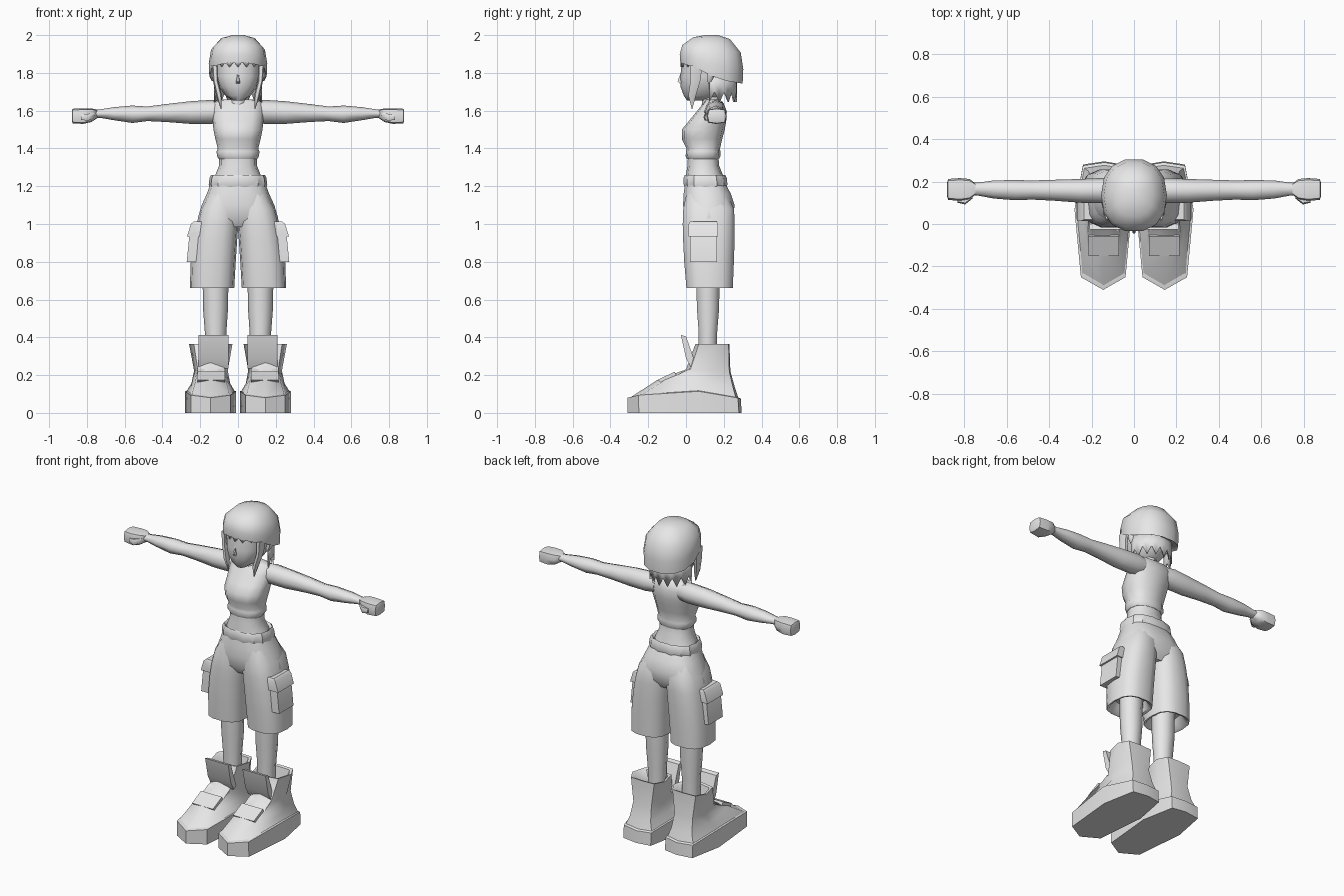
import bpy, bmesh, math
from math import sin, cos, pi, radians

grey = bpy.data.materials.new("plain_grey")
grey.diffuse_color = (0.8, 0.8, 0.8, 1)


def finish(bm, name, angle=55, solid=0):
    bmesh.ops.recalc_face_normals(bm, faces=bm.faces)
    me = bpy.data.meshes.new(name)
    bm.to_mesh(me)
    bm.free()
    me.materials.append(grey)
    ob = bpy.data.objects.new(name, me)
    bpy.context.collection.objects.link(ob)
    if solid:
        mod = ob.modifiers.new("thickness", 'SOLIDIFY')
        mod.thickness = solid
    bpy.ops.object.select_all(action='DESELECT')
    ob.select_set(True)
    bpy.context.view_layer.objects.active = ob
    bpy.ops.object.shade_smooth_by_angle(angle=radians(angle))
    return ob


def loft(name, rings, side=1, angle=55):
    """Skin a stack of equal rings, cap both ends; side=-1 mirrors in x."""
    bm = bmesh.new()
    vs = [[bm.verts.new((side * x, y, z)) for x, y, z in r] for r in rings]
    n = len(vs[0])
    for a, b in zip(vs, vs[1:]):
        for i in range(n):
            j = (i + 1) % n
            bm.faces.new((a[i], a[j], b[j], b[i]))
    bm.faces.new(vs[0])
    bm.faces.new(vs[-1])
    return finish(bm, name, angle)


def oval(a0, a1, b0, b1, n=12, p=2.4, scallop=0):
    """Superellipse between two extents in each direction."""
    out = []
    for i in range(n):
        t = 2 * pi * (i + (0.5 if n == 4 else 0)) / n
        k = 1 - scallop * (i % 2)
        c, s = cos(t), sin(t)
        u = math.copysign(abs(c) ** (2 / p), c) * k
        v = math.copysign(abs(s) ** (2 / p), s) * k
        out.append(((a0 + a1) / 2 + u * (a1 - a0) / 2, (b0 + b1) / 2 + v * (b1 - b0) / 2))
    return out


def stack(rows, **kw):
    """Rows of (z, x0, x1, y0, y1) to horizontal rings."""
    return [[(x, y, r[0]) for x, y in oval(*r[1:], **kw)] for r in rows]


def body(rows, **kw):
    """Rows of (z, half width, front y, back y), centred in x."""
    return stack([(z, -h, h, f, b) for z, h, f, b in rows], **kw)


def along_x(rows, **kw):
    """Rows of (x, y0, y1, z0, z1) to upright rings."""
    return [[(r[0], y, z) for y, z in oval(*r[1:], **kw)] for r in rows]


def curtain(name, a0, a1, rx, ry, top, low, high, n):
    """Zigzag strip of hair strands around the head."""
    bm = bmesh.new()
    up, dn = [], []
    for i in range(n + 1):
        t = radians(a0 + (a1 - a0) * i / n)
        x, y = rx * cos(t), 0.135 + ry * sin(t)
        up.append(bm.verts.new((x, y, top)))
        dn.append(bm.verts.new((x, y, high if i % 2 else low)))
    for i in range(n):
        bm.faces.new((up[i], up[i + 1], dn[i + 1], dn[i]))
    finish(bm, name, 40, 0.01)


# hair cap, its edge sloping down to the back
def edge_z(y):
    pts = [(-0.05, 1.86), (0.07, 1.82), (0.17, 1.765), (0.32, 1.74)]
    for (a, za), (b, zb) in zip(pts, pts[1:]):
        if y <= b:
            return za + (zb - za) * (y - a) / (b - a)
    return 1.74


cap = []
for s, h in [(0.9, 0.06), (0.98, 0), (1, 0.3), (0.92, 0.64), (0.58, 0.92), (0.2, 1)]:
    ring = []
    for x, y in oval(-1, 1, -1, 1, n=14, p=2.3):
        e = edge_z(0.135 + 0.17 * y)
        ring.append((0.155 * s * x, 0.135 + 0.172 * s * y, e + (2.0 - e) * h))
    cap.append(ring)
loft("hair_cap", cap)
curtain("hair_back", -5, 185, 0.128, 0.135, 1.80, 1.645, 1.70, 16)
curtain("hair_fringe", 220, 320, 0.135, 0.165, 1.88, 1.86, 1.83, 10)

# head, nose and neck
loft("head", body([(1.655, 0.03, 0.005, 0.10), (1.68, 0.068, -0.012, 0.19),
                   (1.73, 0.103, -0.03, 0.235), (1.78, 0.12, -0.03, 0.255),
                   (1.88, 0.125, -0.02, 0.27)]))
loft("nose", body([(1.745, 0.012, -0.035, -0.01), (1.755, 0.01, -0.046, -0.01),
                   (1.80, 0.004, -0.03, -0.01)], n=6))
loft("neck", body([(1.60, 0.055, 0.08, 0.19), (1.65, 0.042, 0.085, 0.175),
                   (1.72, 0.04, 0.08, 0.17)], n=8))

# cropped shirt and bare midriff
loft("shirt", body([(1.345, 0.102, 0.005, 0.175), (1.36, 0.112, -0.002, 0.182),
                    (1.385, 0.113, 0.0, 0.182), (1.40, 0.107, 0.003, 0.18),
                    (1.45, 0.12, -0.022, 0.192), (1.50, 0.13, -0.022, 0.205),
                    (1.545, 0.134, 0.015, 0.213), (1.60, 0.14, 0.06, 0.215),
                    (1.645, 0.135, 0.095, 0.195), (1.66, 0.07, 0.105, 0.175)]))
loft("midriff", body([(1.22, 0.135, 0.0, 0.20), (1.26, 0.12, 0.0, 0.195),
                      (1.31, 0.10, 0.008, 0.175), (1.36, 0.10, 0.01, 0.172)]))

# shorts: seat and gathered waistband
loft("shorts_seat", body([(0.985, 0.205, 0.02, 0.22), (1.03, 0.213, -0.01, 0.25),
                          (1.10, 0.192, -0.018, 0.26), (1.16, 0.165, -0.015, 0.24),
                          (1.205, 0.148, -0.008, 0.215)], n=14, p=2.7))
loft("waistband", body([(1.19, 0.15, -0.008, 0.215), (1.21, 0.155, -0.015, 0.222),
                        (1.245, 0.15, -0.015, 0.218), (1.26, 0.142, -0.008, 0.21),
                        (1.245, 0.125, 0.005, 0.195)], n=28, p=2.5, scallop=0.05), angle=40)

# shoe outline, seen from above
outline = [(0.145, -0.31), (0.25, -0.25), (0.28, 0.07), (0.24, 0.28),
           (0.14, 0.295), (0.05, 0.28), (0.01, 0.07), (0.04, -0.25)]


def shoe_ring(sx, y0, y1, z0, z1, bump=0):
    ring = []
    for x, y in outline:
        t = (y + 0.31) / 0.605
        ring.append((0.14 + (x - 0.14) * sx, y0 + (y1 - y0) * t,
                     z0 + (z1 - z0) * t + bump * 4 * t * (1 - t)))
    return ring


def prism(name, x0, x1, profile, side):
    loft(name, [[(x, y, z) for y, z in profile] for x in (x0, x1)], side, 35)


for side, tag in ((-1, "left"), (1, "right")):
    # front hair lock and ear
    loft("hair_lock_" + tag, stack([(1.61, 0.088, 0.092, 0.03, 0.034),
                                    (1.68, 0.085, 0.115, 0.01, 0.055),
                                    (1.76, 0.105, 0.133, 0.02, 0.08),
                                    (1.84, 0.105, 0.14, 0.02, 0.09)], n=6), side)
    loft("ear_" + tag, stack([(1.745, 0.11, 0.125, 0.115, 0.13),
                              (1.78, 0.11, 0.148, 0.11, 0.15),
                              (1.82, 0.11, 0.148, 0.11, 0.155)], n=6), side)
    # arm, fist and thumb
    loft("arm_" + tag, along_x([(0.08, 0.09, 0.21, 1.54, 1.65), (0.14, 0.098, 0.217, 1.53, 1.657),
                                (0.25, 0.10, 0.212, 1.53, 1.65), (0.38, 0.11, 0.208, 1.54, 1.635),
                                (0.48, 0.115, 0.205, 1.545, 1.622), (0.56, 0.112, 0.207, 1.535, 1.627),
                                (0.66, 0.12, 0.205, 1.55, 1.618), (0.73, 0.133, 0.195, 1.562, 1.607),
                                (0.78, 0.135, 0.195, 1.56, 1.605)], n=8, p=2), side, 70)
    loft("fist_" + tag, along_x([(0.745, 0.14, 0.19, 1.56, 1.605), (0.775, 0.115, 0.212, 1.54, 1.612),
                                 (0.82, 0.108, 0.216, 1.53, 1.612), (0.875, 0.114, 0.212, 1.533, 1.61),
                                 (0.88, 0.13, 0.195, 1.545, 1.60)], n=8, p=4), side)
    loft("thumb_" + tag, along_x([(0.76, 0.12, 0.15, 1.56, 1.59), (0.795, 0.092, 0.13, 1.545, 1.585),
                                  (0.83, 0.10, 0.13, 1.55, 1.58)], n=6, p=3), side)
    # shorts leg with a recessed opening
    loft("shorts_leg_" + tag, stack([(0.72, 0.05, 0.21, 0.04, 0.20), (0.665, 0.035, 0.24, 0.015, 0.235),
                                     (0.66, 0.02, 0.255, 0.0, 0.25), (0.80, 0.012, 0.25, -0.012, 0.256),
                                     (0.92, 0.004, 0.235, -0.018, 0.26), (1.0, -0.002, 0.22, -0.02, 0.26),
                                     (1.08, -0.003, 0.198, -0.017, 0.257),
                                     (1.16, -0.003, 0.155, 0.0, 0.22)], n=14, p=2.7), side)
    # cargo pocket and flap
    loft("pocket_" + tag, stack([(0.80, 0.2, 0.272, 0.02, 0.165), (0.94, 0.2, 0.258, 0.02, 0.165),
                                 (0.99, 0.19, 0.235, 0.025, 0.16)], n=4, p=40), side, 35)
    loft("pocket_flap_" + tag, stack([(0.935, 0.2, 0.27, 0.013, 0.172), (1.0, 0.19, 0.25, 0.013, 0.172),
                                      (1.012, 0.19, 0.235, 0.02, 0.165)], n=4, p=40), side, 35)
    # shin
    loft("shin_" + tag, stack([(0.28, 0.065, 0.17, 0.065, 0.165), (0.42, 0.062, 0.175, 0.065, 0.167),
                               (0.55, 0.053, 0.185, 0.055, 0.178), (0.74, 0.05, 0.188, 0.05, 0.182)],
                              n=10, p=2), side, 70)
    # shoe: sole, upper with open collar, tongue and strap
    loft("sole_" + tag, [shoe_ring(1, -0.31, 0.295, 0, 0), shoe_ring(1, -0.31, 0.29, 0.08, 0.075, 0.04),
                         shoe_ring(0.9, -0.29, 0.28, 0.085, 0.08, 0.04)], side, 40)
    loft("shoe_upper_" + tag, [shoe_ring(0.97, -0.305, 0.28, 0.075, 0.07, 0.04),
                               shoe_ring(0.76, -0.15, 0.26, 0.175, 0.13, 0.01),
                               shoe_ring(0.66, 0.0, 0.235, 0.23, 0.22),
                               shoe_ring(0.85, 0.05, 0.23, 0.365, 0.365),
                               shoe_ring(0.72, 0.065, 0.215, 0.36, 0.36),
                               shoe_ring(0.5, 0.08, 0.2, 0.29, 0.29)], side)
    prism("shoe_tongue_" + tag, 0.05, 0.21,
          [(-0.027, 0.412), (0.0, 0.405), (0.055, 0.25), (0.03, 0.235), (0.0, 0.29)], side)
    prism("shoe_strap_" + tag, 0.07, 0.215,
          [(-0.15, 0.175), (-0.06, 0.218), (-0.05, 0.198), (0.02, 0.235), (0.03, 0.18), (-0.12, 0.15)], side)
